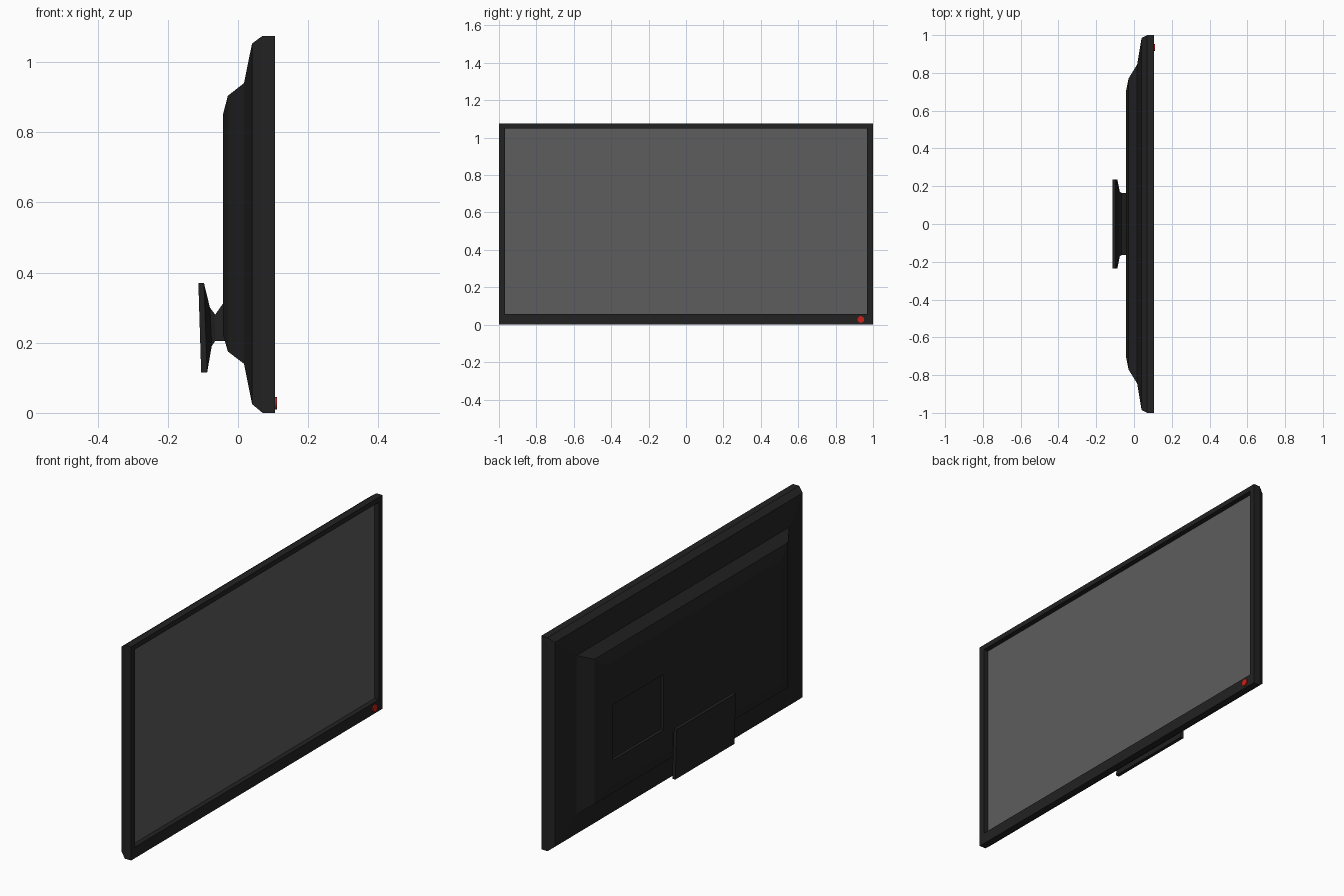
import bpy, bmesh, math

if "Cube" in bpy.data.objects:
    bpy.data.objects.remove(bpy.data.objects["Cube"])


def material(name, rgb):
    m = bpy.data.materials.new(name)
    m.diffuse_color = (*rgb, 1)
    m.use_nodes = True
    m.node_tree.nodes["Principled BSDF"].inputs["Base Color"].default_value = m.diffuse_color
    return m


BLACK = material("black_plastic", (0.016, 0.016, 0.016))
GLASS = material("grey_screen", (0.11, 0.11, 0.11))
RED = material("red_lamp", (0.6, 0.015, 0.01))


def loft(name, rings, mat):
    """Closed skin over rectangular rings: (x_top, x_bottom, half_width, z_low, z_high)."""
    bm = bmesh.new()
    loops = []
    for xt, xb, w, z0, z1 in rings:
        loops.append([bm.verts.new(p) for p in
                      ((xb, -w, z0), (xb, w, z0), (xt, w, z1), (xt, -w, z1))])
    for a, b in zip(loops, loops[1:]):
        for i in range(4):
            j = (i + 1) % 4
            bm.faces.new((a[i], a[j], b[j], b[i]))
    bm.faces.new(loops[0])
    bm.faces.new(loops[-1])
    bmesh.ops.recalc_face_normals(bm, faces=bm.faces)
    me = bpy.data.meshes.new(name)
    bm.to_mesh(me)
    bm.free()
    me.materials.append(mat)
    ob = bpy.data.objects.new(name, me)
    bpy.context.collection.objects.link(ob)
    return ob


# Housing: stepped back shell, front bezel and screen recess in one skin
profile = [(-0.043, 0.70, 0.225, 0.85), (-0.029, 0.77, 0.175, 0.904),
           (0.017, 0.845, 0.14, 0.94), (0.04, 0.985, 0.025, 1.053),
           (0.07, 1.0, 0.0, 1.075), (0.105, 1.0, 0.0, 1.075),
           (0.105, 0.97, 0.056, 1.05), (0.079, 0.97, 0.056, 1.05)]
housing = loft("housing", [(x, x, w, a, b) for x, w, a, b in profile], BLACK)

# Connector bay sunk into the back
bpy.ops.mesh.primitive_cube_add(size=1, location=(-0.043, 0.44, 0.49))
cutter = bpy.context.object
cutter.name = "connector_bay_cutter"
cutter.scale = (0.03, 0.40, 0.28)
cutter.data.materials.append(BLACK)
cutter.hide_render = True
cutter.hide_set(True)
cut = housing.modifiers.new("connector_bay", 'BOOLEAN')
cut.operation = 'DIFFERENCE'
cut.solver = 'EXACT'
cut.object = cutter
bpy.context.view_layer.objects.active = housing
bpy.ops.object.modifier_apply(modifier=cut.name)
bpy.data.objects.remove(cutter)

# Screen panel
loft("screen", [(0.075, 0.075, 0.969, 0.057, 1.049),
                (0.081, 0.081, 0.969, 0.057, 1.049)], GLASS)

# Wall mount: tilted plate tapering into a neck
loft("wall_mount", [(-0.113, -0.105, 0.235, 0.115, 0.37),
                    (-0.097, -0.088, 0.235, 0.115, 0.37),
                    (-0.080, -0.075, 0.17, 0.19, 0.30),
                    (-0.065, -0.065, 0.165, 0.205, 0.28),
                    (-0.030, -0.030, 0.165, 0.205, 0.33)], BLACK)

# Power lamp on the lower bezel
bpy.ops.mesh.primitive_cylinder_add(vertices=16, radius=0.018, depth=0.016,
                                    location=(0.103, 0.935, 0.028),
                                    rotation=(0, math.pi / 2, 0))
lamp = bpy.context.object
lamp.name = "power_lamp"
lamp.data.materials.append(RED)
